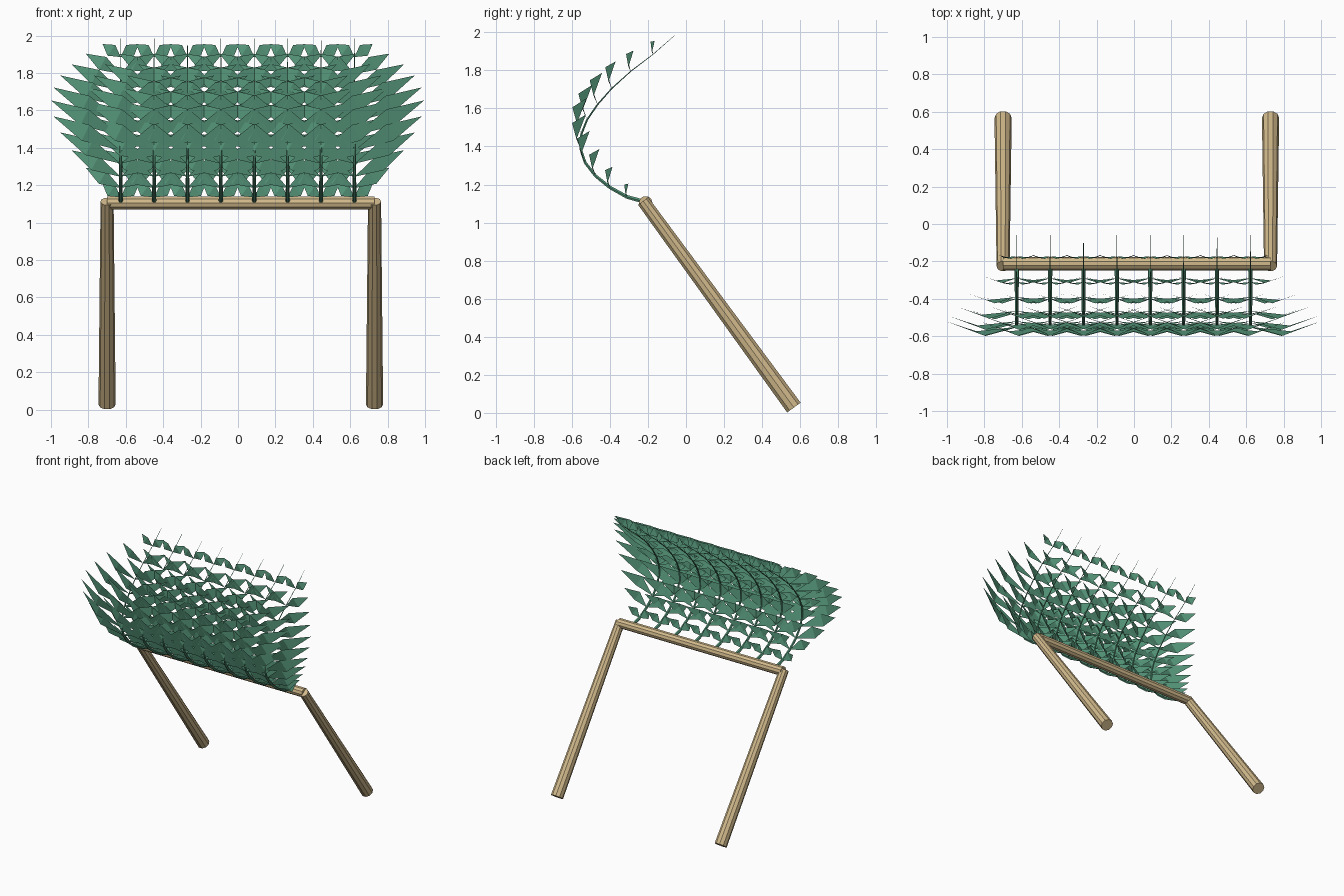
import bpy, bmesh, math
from mathutils import Vector

if "Cube" in bpy.data.objects:
    bpy.data.objects.remove(bpy.data.objects["Cube"])


def material(name, rgb):
    m = bpy.data.materials.new(name)
    m.use_nodes = True
    m.diffuse_color = (*rgb, 1)
    bsdf = next(n for n in m.node_tree.nodes if n.type == 'BSDF_PRINCIPLED')
    bsdf.inputs["Base Color"].default_value = (*rgb, 1)
    return m


wood = material("pale wood", (0.64, 0.49, 0.26))
green = material("palm green", (0.10, 0.33, 0.21))


def finish(name, bm, mat):
    mesh = bpy.data.meshes.new(name)
    bm.to_mesh(mesh)
    bm.free()
    mesh.materials.append(mat)
    ob = bpy.data.objects.new(name, mesh)
    bpy.context.collection.objects.link(ob)


def tube(bm, points, radii, sides):
    """Sweep a ring of vertices along a path and cap both ends."""
    rings = []
    for i, p in enumerate(points):
        tangent = points[min(i + 1, len(points) - 1)] - points[max(i - 1, 0)]
        side = Vector((1, 0, 0)) if abs(tangent.normalized().x) < 0.9 else Vector((0, 1, 0))
        other = tangent.cross(side).normalized()
        ring = []
        for k in range(sides):
            a = math.tau * k / sides
            ring.append(bm.verts.new(p + radii[i] * (math.cos(a) * side + math.sin(a) * other)))
        rings.append(ring)
    for a, b in zip(rings, rings[1:]):
        for k in range(sides):
            n = (k + 1) % sides
            bm.faces.new((a[k], a[n], b[n], b[k]))
    bm.faces.new(rings[0])
    bm.faces.new(rings[-1])
    bmesh.ops.recalc_face_normals(bm, faces=bm.faces)


def pole(name, start, end, r_start, r_end):
    bm = bmesh.new()
    tube(bm, [Vector(start), Vector(end)], [r_start, r_end], 10)
    finish(name, bm, wood)


# Leaning support frame
for name, x in (("right_leg", -0.70), ("left_leg", 0.73)):
    pole(name, (x, -0.225, 1.113), (x, 0.567, 0.028), 0.035, 0.046)
pole("crossbar", (-0.70, -0.212, 1.104), (0.73, -0.212, 1.104), 0.036, 0.036)

# Arching frond stem in the y-z plane, one point per leaflet pair
ARC = [(-0.22, 1.11), (-0.31, 1.135), (-0.40, 1.185), (-0.475, 1.245), (-0.53, 1.315),
       (-0.553, 1.385), (-0.55, 1.465), (-0.52, 1.54), (-0.465, 1.62), (-0.39, 1.705),
       (-0.29, 1.795), (-0.172, 1.885), (-0.06, 1.983)]
LAST = len(ARC) - 1


def leaflet(bm, base, side, size):
    """Pointed kite bent forward at its widest place."""
    reach = 0.373 * size
    along = Vector((side * reach, 0, 0.43 * reach + 0.028))
    across = Vector((-side * along.z, 0, abs(along.x))).normalized() * (0.031 + 0.017 * size)
    fwd = 0.003 + 0.044 * size
    middle = base + along * 0.52
    upper = middle + across + Vector((0, -fwd, 0))
    lower = middle - across + Vector((0, -fwd * 0.5, 0))
    tip = base + along + Vector((0, 0.028 * size, 0))
    b, lo, t, up = [bm.verts.new(p) for p in (base, lower, tip, upper)]
    for tri in ((b, lo, up), (lo, t, up)):
        bm.faces.new(tri if side > 0 else tri[::-1])


# Row of eight fronds along the crossbar
for f in range(8):
    x = -0.627 + 0.1785 * f
    path = [Vector((x, y, z)) for y, z in ARC]
    bm = bmesh.new()
    tube(bm, path, [0.011 * (1 - i / LAST) + 0.001 for i in range(LAST + 1)], 6)
    finish(f"frond_stem_{f + 1}", bm, green)

    bm = bmesh.new()
    for i in range(1, LAST):
        for side in (-1, 1):
            leaflet(bm, path[i], side, math.sin(math.pi * i / LAST))
    finish(f"frond_leaflets_{f + 1}", bm, green)
